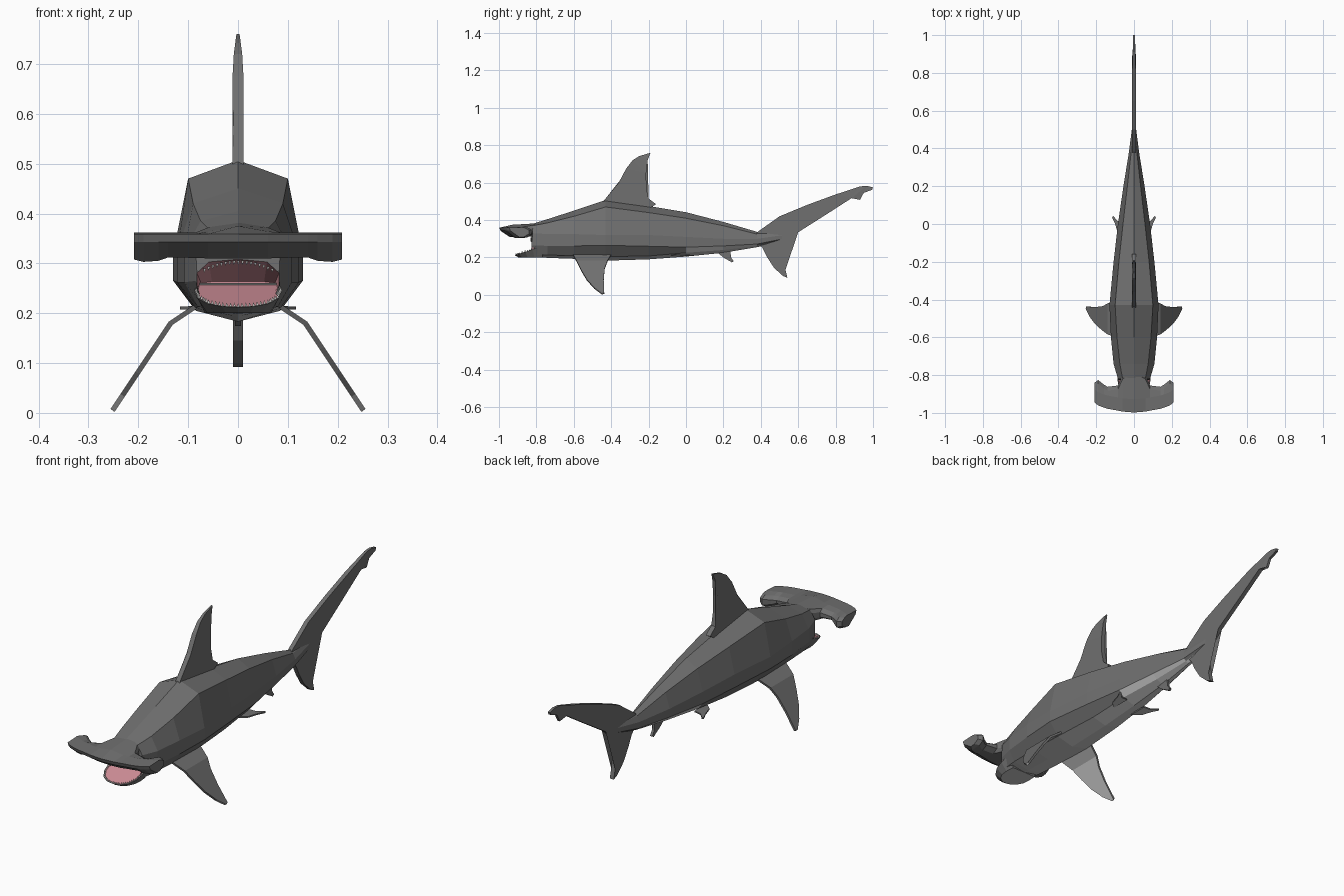
import bpy, bmesh, math

if "Cube" in bpy.data.objects:
    bpy.data.objects.remove(bpy.data.objects["Cube"])


def material(name, rgb):
    m = bpy.data.materials.new(name)
    m.diffuse_color = (*rgb, 1)
    m.use_nodes = True
    m.node_tree.nodes["Principled BSDF"].inputs["Base Color"].default_value = m.diffuse_color
    return m


GREY = material("slate grey", (0.16, 0.16, 0.16))
BELLY = material("pale belly", (0.58, 0.58, 0.58))
PINK = material("mouth pink", (0.62, 0.27, 0.31))
TOOTH = material("tooth white", (0.75, 0.75, 0.72))


def finish(name, bm, mats, rule=None):
    bmesh.ops.recalc_face_normals(bm, faces=bm.faces)
    bm.normal_update()
    if rule:
        for f in bm.faces:
            f.material_index = rule(f)
    me = bpy.data.meshes.new(name)
    bm.to_mesh(me)
    bm.free()
    for m in mats:
        me.materials.append(m)
    ob = bpy.data.objects.new(name, me)
    bpy.context.collection.objects.link(ob)
    return ob


def bridge(bm, a, b):
    """Join two closed vertex rings with quads."""
    n = len(a)
    return [bm.faces.new((a[i], a[(i + 1) % n], b[(i + 1) % n], b[i])) for i in range(n)]


def loft(bm, rings):
    vs = [[bm.verts.new(p) for p in r] for r in rings]
    for a, b in zip(vs, vs[1:]):
        bridge(bm, a, b)
    return vs


def fin(name, outline, place, mats=(GREY,), rule=None):
    """Thin blade from a (y, z) outline; place(y, z, side) gives the 3D point."""
    bm = bmesh.new()
    left, right = loft(bm, [[place(y, z, s) for y, z in outline] for s in (-1, 1)])
    caps = [bm.faces.new(left), bm.faces.new(right)]
    bmesh.ops.triangulate(bm, faces=caps)
    return finish(name, bm, mats, rule)


# Body: half sections mirrored into rings, then lofted from mouth to tail
STATIONS = [  # y, top z, shoulder x z, flank x, upper z, lower z, bilge x z, keel z
    (-.82, .380, .060, .370, .085, .33, .265, .070, .215, .205),
    (-.74, .405, .075, .385, .108, .325, .262, .080, .213, .198),
    (-.60, .450, .090, .420, .122, .325, .262, .085, .210, .193),
    (-.43, .507, .100, .470, .130, .32, .265, .085, .205, .183),
    (-.20, .475, .080, .440, .108, .32, .260, .070, .208, .190),
    (.00, .442, .058, .410, .085, .31, .255, .060, .225, .205),
    (.20, .390, .035, .370, .056, .30, .262, .035, .240, .225),
    (.38, .337, .015, .325, .027, .30, .272, .015, .262, .255),
    (.52, .335, .004, .330, .009, .32, .300, .004, .295, .290),
]


def section(y, zt, xs, zs, xw, zu, zl, xb, zb, zk):
    half = [(xs, zs), (xw, zu), (xw, zl), (xb, zb)]
    pts = [(0, zt)] + half + [(0, zk)] + [(-x, z) for x, z in reversed(half)]
    return [(x, y, z) for x, z in pts]


bm = bmesh.new()
rings = loft(bm, [section(*s) for s in STATIONS])
bm.faces.new(rings[-1])
# Mouth: lip ring, then a palate sloping down to the back of the jaw
lip = [bm.verts.new((v.co.x * .97, -.825, .212 + (v.co.z - .205) * .55)) for v in rings[0]]
back = [bm.verts.new((v.co.x * .9, -.73, .258 + (v.co.z - .258) * .12)) for v in lip]
bridge(bm, rings[0], lip)
cavity = set(bridge(bm, lip, back)) | {bm.faces.new(back)}


def body_rule(f):
    c = f.calc_center_median()
    if f in cavity:
        return 2
    if f.normal.z < -.8:
        return 1
    # Pale strip climbing the lower flank towards the tail
    return int(f.normal.z < -.3 and .05 < c.y < .4)


finish("body", bm, (GREY, BELLY, PINK), body_rule)

# Lower jaw: rounded scoop with a pink floor inside a thin pale rim
edge = [(.084, -.77), (.088, -.82), (.082, -.86), (.062, -.893), (.032, -.911)]
edge = edge + [(0, -.915)] + [(-x, y) for x, y in reversed(edge)]


def jaw_z(y):
    return .212 + (y + .915) * .33


def jaw_ring(sx, sy, dz):
    return [(x * sx, -.75 + (y + .75) * sy, jaw_z(y) + dz) for x, y in edge]


bm = bmesh.new()
low, rim, inner, floor = loft(bm, [
    [(x * .75, -.75 + (y + .75) * .88, .2) for x, y in edge],
    jaw_ring(1, 1, 0), jaw_ring(.97, .975, .001), jaw_ring(.93, .95, -.003)])
under_jaw = bm.faces.new(low)
tongue = bm.faces.new(floor)


def jaw_rule(f):
    if f == under_jaw:
        return 1
    if f == tongue or all(v in floor or v in inner for v in f.verts):
        return 2
    return 0


finish("lower_jaw", bm, (GREY, BELLY, PINK), jaw_rule)

# Teeth: tiny cones along the jaw rim and hanging from the upper lip
bm = bmesh.new()


def tooth(p, up):
    x, y, z = p
    r, h = .0042, .009 * up
    base = [bm.verts.new((x + r * math.cos(a), y + r * math.sin(a), z))
            for a in (0, math.tau / 3, 2 * math.tau / 3)]
    tip = bm.verts.new((x, y, z + h))
    bm.faces.new(base)
    for i in range(3):
        bm.faces.new((base[i], base[(i + 1) % 3], tip))


for (xa, ya), (xb, yb) in zip(edge, edge[1:]):
    for t in (0, .25, .5, .75):
        x, y = xa + (xb - xa) * t, ya + (yb - ya) * t
        tooth((x * .96, -.75 + (y + .75) * .97, jaw_z(y)), 1)
for i in range(-8, 9):
    tooth((i * .0085, -.828, .306 - .016 * (i / 8) ** 2), -1)
finish("teeth", bm, (TOOTH,))

# Hammer head: wedge sections lofted from side to side
WINGS = [  # x, front y, back y, bottom z, top z
    (0, -.998, -.77, .310, .383),
    (.06, -.993, -.80, .310, .372),
    (.085, -.988, -.855, .311, .362),
    (.14, -.978, -.862, .312, .354),
    (.16, -.972, -.850, .305, .356),
    (.19, -.960, -.826, .303, .360),
    (.209, -.945, -.840, .308, .358),
]


def wedge(x, yf, yb, zb, zt):
    return [(x, yf, .359), (x, yf + .07, max(zt - .008, .362)), (x, yb - .02, zt),
            (x, yb, zt - .012), (x, yb, zb + .018), (x, yb - .025, zb + .003),
            (x, yf + .055, zb), (x, yf + .006, .343)]


bm = bmesh.new()
sides = [(-w[0], *w[1:]) for w in reversed(WINGS[1:])] + WINGS
wing = loft(bm, [wedge(*w) for w in sides])
bm.faces.new(wing[0])
bm.faces.new(wing[-1])
finish("hammer_head", bm, (GREY,))

# Upright fins on the centre line, thinning towards the dorsal tip
fin("dorsal_fin",
    [(-.45, .49), (-.43, .515), (-.36, .60), (-.32, .675), (-.285, .72), (-.25, .742),
     (-.19, .76), (-.205, .72), (-.213, .65), (-.212, .57), (-.20, .515), (-.16, .485),
     (-.20, .46)],
    lambda y, z, s: (s * (.011 if z < .7 else .011 - (z - .7) * .13), y, z))
fin("tail_fin",
    [(.36, .30), (.38, .335), (.50, .42), (.65, .482), (.80, .537), (.93, .58), (.965, .583),
     (1.0, .575), (.995, .562), (.95, .545), (.93, .508), (.915, .523), (.885, .517),
     (.75, .43), (.60, .335), (.545, .29), (.518, .25), (.523, .17), (.542, .092), (.52, .10),
     (.47, .145), (.435, .20), (.41, .25)],
    lambda y, z, s: (s * (.010 if y < .9 else .006), y, z))
fin("anal_fin", [(.14, .25), (.17, .228), (.20, .20), (.245, .174), (.255, .18), (.238, .205),
                 (.235, .245)],
    lambda y, z, s: (s * .006, y, z))


# Paired fins, mirrored left and right, pale underneath
def pectoral_x(z):
    return .135 + (.18 - z) * (.667 if z < .18 else 1.5)


def under(f):
    return int(f.normal.z < -.3 and f.calc_area() > .0008)


for label, m in (("right", 1), ("left", -1)):
    fin(label + "_pectoral_fin",
        [(-.61, .225), (-.585, .18), (-.56, .13), (-.53, .08), (-.49, .035), (-.45, .005),
         (-.437, .008), (-.44, .08), (-.435, .14), (-.42, .18), (-.40, .215)],
        lambda y, z, s: (m * (pectoral_x(z) + s * .004), y, z + s * .003),
        (GREY, BELLY), lambda f: int(f.normal.z < -.3 and abs(f.normal.x) > .4))
    # Pelvic fins lie almost flat, so the outline's second value is used as x
    fin(label + "_pelvic_fin",
        [(-.08, .05), (-.05, .085), (0, .10), (.035, .116), (.042, .11), (.015, .085),
         (.01, .05)],
        lambda y, x, s: (m * x, y, .214 + s * .003 - (x - .05) * .06),
        (GREY, BELLY), lambda f: int(f.normal.z < -.8))
